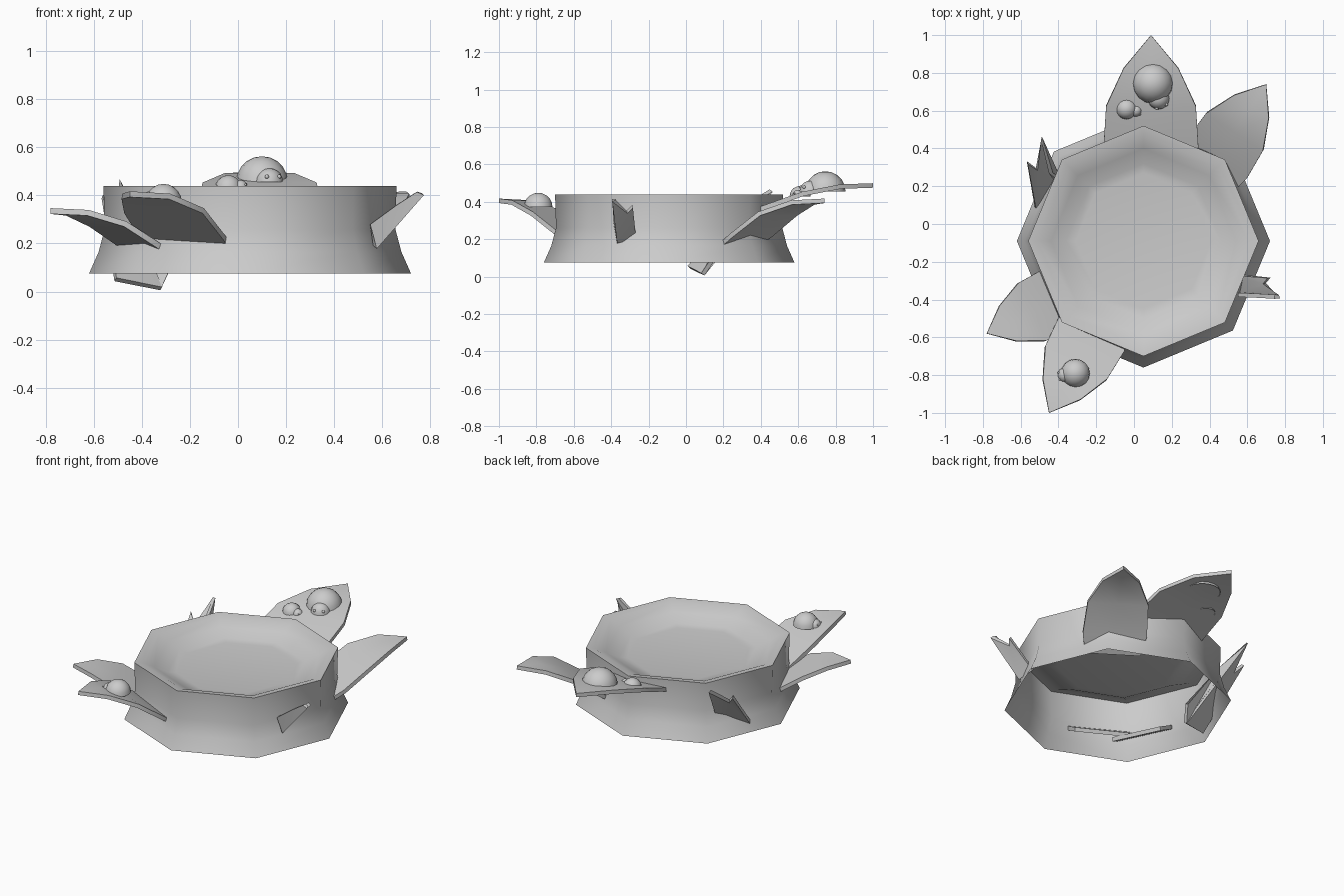
import bpy, bmesh, math
from mathutils import Vector, Matrix

cube = bpy.data.objects.get("Cube")
if cube:
    bpy.data.objects.remove(cube, do_unlink=True)

CENTRE = Vector((0.05, -0.09, 0))


def finish(bm, name, angle, thickness=0):
    """Turn a bmesh into a shaded object, optionally thickened into a slab."""
    mesh = bpy.data.meshes.new(name)
    bm.to_mesh(mesh)
    bm.free()
    obj = bpy.data.objects.new(name, mesh)
    bpy.context.collection.objects.link(obj)
    bpy.ops.object.select_all(action='DESELECT')
    obj.select_set(True)
    bpy.context.view_layer.objects.active = obj
    if thickness:
        slab = obj.modifiers.new("thickness", 'SOLIDIFY')
        slab.thickness = thickness
        slab.offset = 0
        bpy.ops.object.modifier_apply(modifier=slab.name)
    bpy.ops.object.shade_smooth_by_angle(angle=math.radians(angle))


def build_dish():
    """Eight-sided flared skirt, open below, with a shallow bowl on top."""
    profile = [(0.67, 0.075), (0.63, 0.165), (0.605, 0.26), (0.61, 0.44),
               (0.56, 0.433), (0.49, 0.40), (0.41, 0.362), (0.36, 0.355)]
    bm = bmesh.new()
    rings = []
    for r, z in profile:
        rings.append([bm.verts.new(CENTRE + Vector((r * math.cos(a), r * math.sin(a), z)))
                      for a in (math.tau * i / 8 for i in range(8))])
    for low, high in zip(rings, rings[1:]):
        for i in range(8):
            j = (i + 1) % 8
            bm.faces.new((low[i], low[j], high[j], high[i]))
    bm.faces.new(rings[-1])
    finish(bm, "dish", 60)


# Leaf stations: distance from tip, half width, share of the bend
STATIONS = [(0.14, 0.11, 0.04), (0.30, 0.18, 0.30), (0.47, 0.19, 0.80), (0.58, 0.165, 1.1)]


def build_leaf(name, tip, axis, length, width, bend):
    """Pointed leaf bending down from its tip into the dish wall."""
    tip, axis = Vector(tip), Vector(axis).normalized()
    side = axis.cross(Vector((0, 0, 1)))
    bm = bmesh.new()
    point = bm.verts.new(tip)
    rows = []
    for s, half, drop in STATIONS:
        mid = tip + axis * s * length - Vector((0, 0, bend * drop))
        rows.append([bm.verts.new(mid + side * half * width * k) for k in (-1, 0, 1)])
    for k in (0, 1):
        bm.faces.new((point, rows[0][k], rows[0][k + 1]))
        for a, b in zip(rows, rows[1:]):
            bm.faces.new((a[k], b[k], b[k + 1], a[k + 1]))
    bmesh.ops.recalc_face_normals(bm, faces=bm.faces)
    finish(bm, name, 50, 0.024)


def build_folded_leaf(name, root, tip, wing_a, wing_b):
    """Two flat wings sharing a ridge that runs from root to tip."""
    bm = bmesh.new()
    ridge = [bm.verts.new(p) for p in (root, tip)]
    bm.faces.new(ridge + [bm.verts.new(p) for p in wing_a])
    bm.faces.new(ridge[::-1] + [bm.verts.new(p) for p in wing_b])
    bmesh.ops.triangulate(bm, faces=bm.faces)
    finish(bm, name, 25, 0.022)


def build_dome(name, centre, radius, whole=False):
    """Half ball, or a whole ball."""
    bm = bmesh.new()
    bmesh.ops.create_uvsphere(bm, u_segments=16, v_segments=10, radius=radius,
                              matrix=Matrix.Translation(centre))
    if not whole:
        bmesh.ops.bisect_plane(bm, geom=bm.verts[:] + bm.edges[:] + bm.faces[:],
                               plane_co=centre, plane_no=(0, 0, 1), clear_inner=True)
    finish(bm, name, 60)


def build_beetle(name, body, body_r, head, head_r):
    """Domed body with a smaller head and two tiny eyes."""
    body, head = Vector(body), Vector(head)
    build_dome(name + "_body", body, body_r)
    build_dome(name + "_head", head, head_r)
    forward = (head - body).to_2d().normalized().to_3d()
    across = Vector((-forward.y, forward.x, 0))
    for label, k in (("left", 1), ("right", -1)):
        look = (forward + across * 0.6 * k + Vector((0, 0, 0.5))).normalized()
        build_dome(f"{name}_{label}_eye", head + look * head_r, head_r * 0.15, whole=True)


build_dish()

# Broad leaves around the rim
build_leaf("back_leaf", (0.09, 1.0, 0.487), (0, -1, 0), 1.25, 1.32, 0.15)
build_leaf("back_left_leaf", (0.70, 0.74, 0.405), (-0.55, -0.83, 0), 1, 1, 0.23)
build_leaf("front_leaf", (-0.45, -1.0, 0.405), (0.475, 0.88, 0), 1, 1.03, 0.23)
build_leaf("front_right_leaf", (-0.78, -0.58, 0.335), (0.9, 0.43, 0), 0.88, 0.94, 0.18)

# Steep folded leaves at the two sides
build_folded_leaf("left_leaf", (0.57, -0.365, 0.185), (0.77, -0.385, 0.405),
                  [(0.745, -0.385, 0.415), (0.66, -0.38, 0.36), (0.55, -0.375, 0.28)],
                  [(0.55, -0.27, 0.21), (0.715, -0.285, 0.375), (0.69, -0.315, 0.345)])
build_folded_leaf("right_leaf", (-0.32, 0.09, 0.012), (-0.49, 0.455, 0.46),
                  [(-0.44, 0.27, 0.35), (-0.28, 0.15, 0.10)],
                  [(-0.51, 0.015, 0.05), (-0.565, 0.325, 0.395), (-0.515, 0.29, 0.34)])

# Small round insects resting on the leaves
build_beetle("large_beetle", (0.10, 0.745, 0.455), 0.108, (0.13, 0.665, 0.455), 0.058)
build_beetle("small_beetle", (-0.04, 0.61, 0.428), 0.056, (0.01, 0.60, 0.432), 0.032)
build_beetle("front_beetle", (-0.31, -0.79, 0.372), 0.076, (-0.365, -0.80, 0.377), 0.04)
